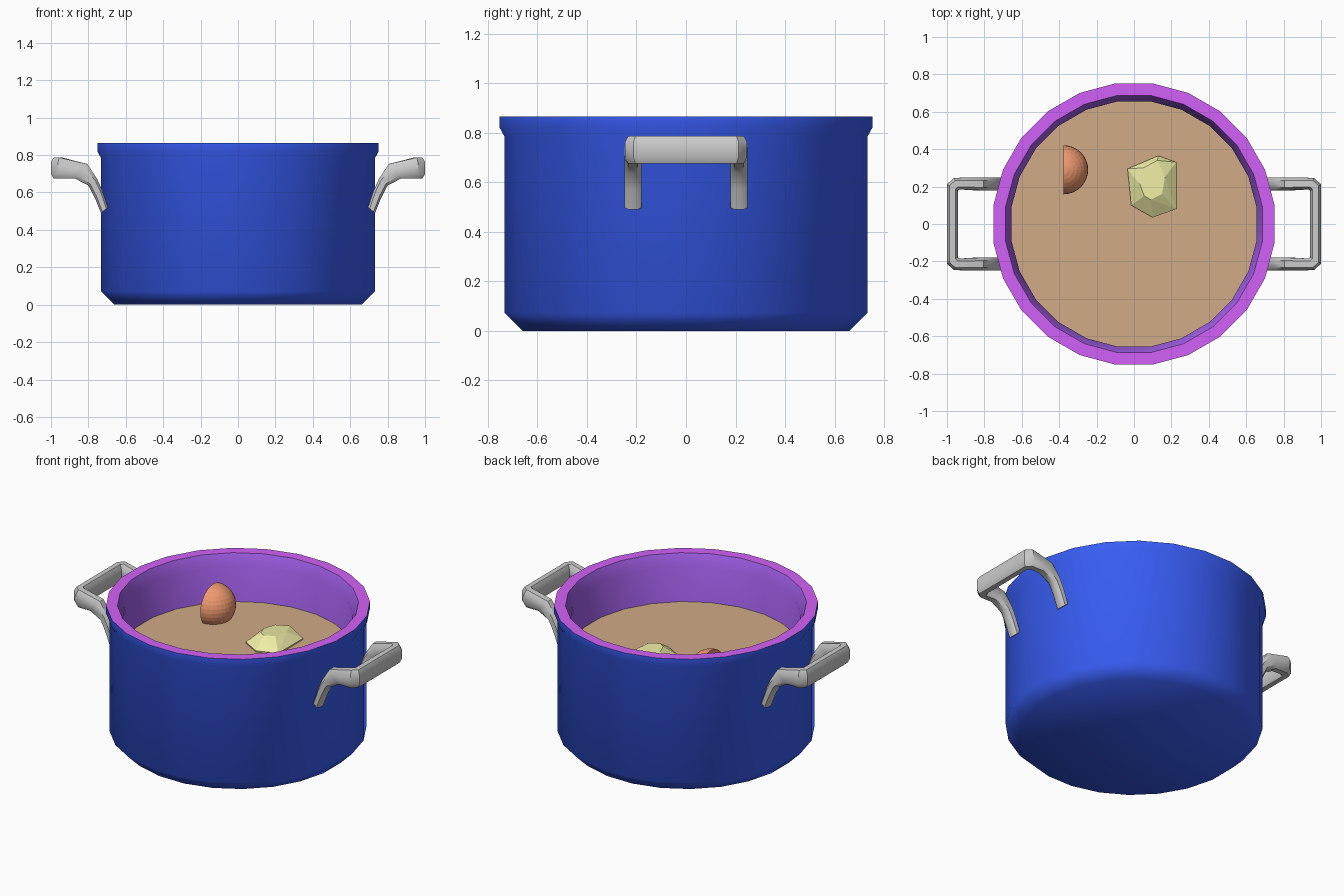
import bpy, bmesh, math
from mathutils import Vector

if "Cube" in bpy.data.objects:
    bpy.data.objects.remove(bpy.data.objects["Cube"])

SIDES = 24


def material(name, rgb):
    m = bpy.data.materials.new(name)
    m.diffuse_color = (*rgb, 1)
    m.use_nodes = True
    m.node_tree.nodes["Principled BSDF"].inputs["Base Color"].default_value = m.diffuse_color
    return m


BLUE = material("blue_enamel", (0.04, 0.11, 0.92))
RIM = material("rim_purple", (0.64, 0.12, 0.93))
INSIDE = material("inside_purple", (0.38, 0.12, 0.86))
BROTH = material("broth", (0.64, 0.41, 0.24))
CARROT = material("carrot_orange", (0.86, 0.32, 0.16))
POTATO = material("potato_yellow", (0.86, 0.84, 0.38))


def finish(bm, name, mats=(), smooth=None):
    bmesh.ops.recalc_face_normals(bm, faces=bm.faces)
    me = bpy.data.meshes.new(name)
    bm.to_mesh(me)
    bm.free()
    for m in mats:
        me.materials.append(m)
    ob = bpy.data.objects.new(name, me)
    bpy.context.collection.objects.link(ob)
    if smooth:
        bpy.ops.object.select_all(action='DESELECT')
        ob.select_set(True)
        bpy.context.view_layer.objects.active = ob
        bpy.ops.object.shade_smooth_by_angle(angle=math.radians(smooth))
    return ob


def skin(bm, rings, loop_mats=None):
    """Bridge rings of equal length and cap both ends."""
    n = len(rings[0])
    vs = [[bm.verts.new(p) for p in r] for r in rings]
    for i, (a, b) in enumerate(zip(vs, vs[1:])):
        for j in range(n):
            k = (j + 1) % n
            f = bm.faces.new((a[j], a[k], b[k], b[j]))
            f.material_index = loop_mats[i] if loop_mats else 0
    bm.faces.new(vs[0][::-1])
    cap = bm.faces.new(vs[-1])
    cap.material_index = loop_mats[-1] if loop_mats else 0


def circle(r, z):
    # flats, not corners, face the axes
    r /= math.cos(math.pi / SIDES)
    return [(r * math.cos(math.tau * (j + .5) / SIDES),
             r * math.sin(math.tau * (j + .5) / SIDES), z) for j in range(SIDES)]


# Pot: outside, rim and inside in one closed shell
profile = [(.66, 0), (.732, .072), (.732, .783), (.752, .82), (.752, .865),
           (.687, .865), (.656, .79), (.656, .08)]
bm = bmesh.new()
skin(bm, [circle(r, z) for r, z in profile], [0, 0, 0, 0, 1, 2, 2])
finish(bm, "pot", (BLUE, RIM, INSIDE), 50)

# Soup surface
bm = bmesh.new()
bm.faces.new([bm.verts.new(p) for p in circle(.657, .57)])
finish(bm, "soup", (BROTH,))

# Handles: bevelled section swept from foot to corner, mirrored in y and x
SECTION = [(-1, -.55), (-.55, -1), (.55, -1), (1, -.55),
           (1, .55), (.55, 1), (-.55, 1), (-1, .55)]
legs = [((.695, .52), (.733, .49)), ((.725, .61), (.765, .57)),
        ((.752, .67), (.80, .637)), ((.805, .752), (.872, .675))]
bars = [((.935, .185), (.962, .247)), ((.942, .178), (1.0, .212))]


def stations():
    out = []
    for (tx, tz), (bx, bz) in legs:
        out.append((Vector(((tx + bx) / 2, .214, (tz + bz) / 2)), Vector((0, .034, 0)),
                    Vector(((tx - bx) / 2, 0, (tz - bz) / 2))))
    for (ix, iy), (ox, oy) in bars:
        out.append((Vector(((ix + ox) / 2, (iy + oy) / 2, .731)),
                    Vector(((ox - ix) / 2, (oy - iy) / 2, 0)), Vector((0, 0, .056))))
    return out


half = [[c + u * a + v * b for u, v in SECTION] for c, a, b in stations()]
rings = half + [[Vector((p.x, -p.y, p.z)) for p in r] for r in reversed(half)]
for side, name in ((1, "handle_right"), (-1, "handle_left")):
    bm = bmesh.new()
    skin(bm, [[(side * p.x, p.y, p.z) for p in r] for r in rings])
    finish(bm, name, (), 40)

# Carrot piece: half ball with its cut face towards -x
bm = bmesh.new()
bmesh.ops.create_uvsphere(bm, u_segments=32, v_segments=16, radius=.131)
res = bmesh.ops.bisect_plane(bm, geom=bm.verts[:] + bm.edges[:] + bm.faces[:],
                             plane_co=(0, 0, 0), plane_no=(1, 0, 0), clear_inner=True)
bmesh.ops.holes_fill(bm, edges=[e for e in bm.edges if e.is_boundary])
bmesh.ops.translate(bm, verts=bm.verts, vec=(-.376, .29, .648))
finish(bm, "carrot_piece", (CARROT,))

# Potato chunk: faceted hull of a low outline and a raised top
low = [(-.035, .295), (.13, .365), (.226, .33), (.226, .08), (.1, .035), (-.015, .1)]
top = [(.03, .215), (.055, .15), (.09, .13), (.15, .16), (.165, .25), (.125, .34), (.05, .3)]
bm = bmesh.new()
for x, y in low:
    bm.verts.new((x, y, .58))
    bm.verts.new((.1 + (x - .1) * .9, .2 + (y - .2) * .9, .52))
for x, y in top:
    bm.verts.new((x, y, .635 - .05 * (y - .2)))
bmesh.ops.convex_hull(bm, input=bm.verts)
bmesh.ops.dissolve_limit(bm, angle_limit=math.radians(4), verts=bm.verts, edges=bm.edges)
finish(bm, "potato_chunk", (POTATO,))
